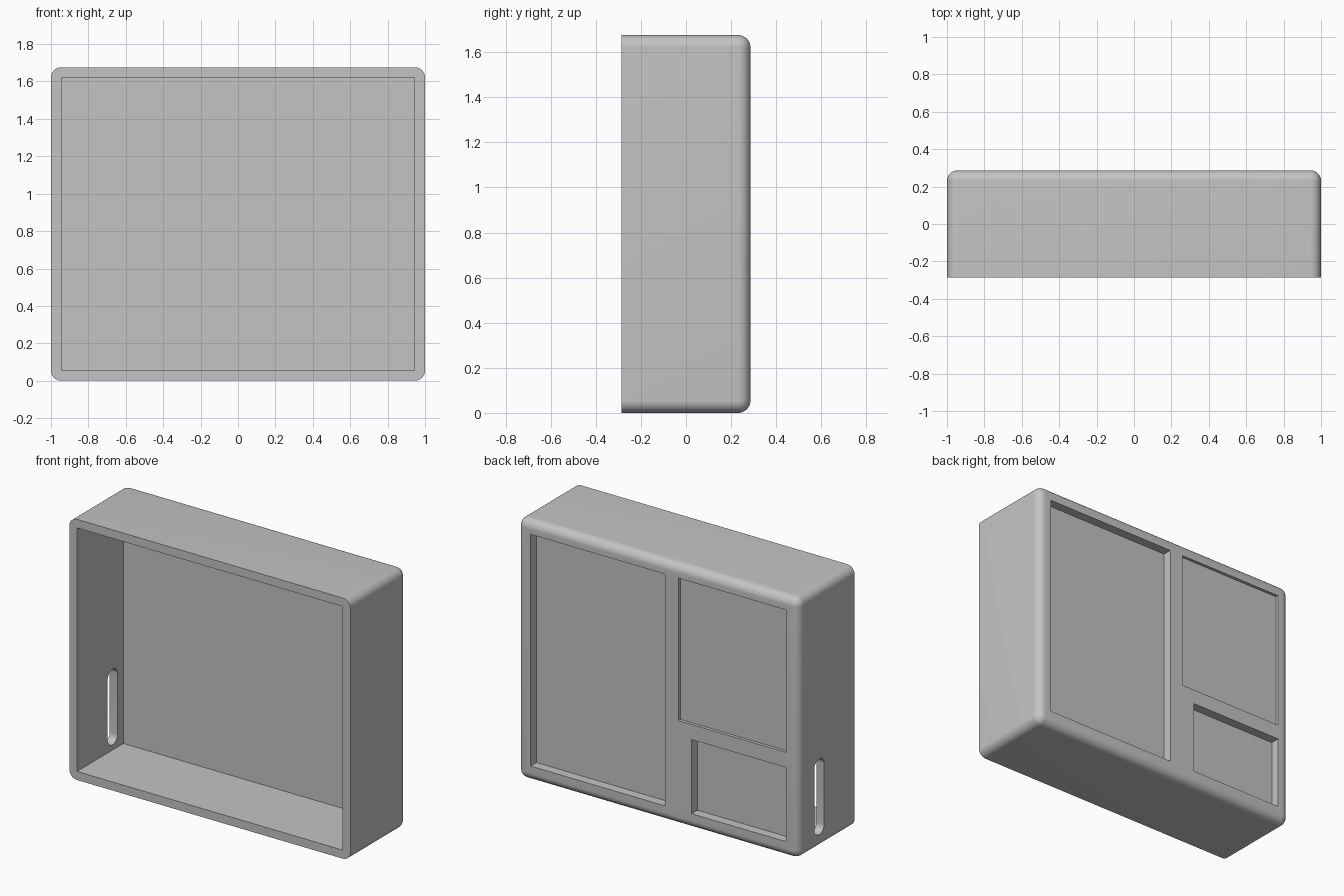
import bpy
import bmesh
import math
from mathutils import Matrix, Vector

default = bpy.data.objects.get("Cube")
if default:
    bpy.data.objects.remove(default, do_unlink=True)

HX, HY, HEIGHT = 1.0, 0.286, 1.676   # half width, half depth, height
WALL = 0.055                         # wall thickness and corner radius

grey = bpy.data.materials.new("plain grey")
grey.use_nodes = True
colour = (0.55, 0.55, 0.55, 1)
grey.diffuse_color = colour
grey.node_tree.nodes["Principled BSDF"].inputs["Base Color"].default_value = colour


def make_object(name, bm):
    bmesh.ops.recalc_face_normals(bm, faces=bm.faces)
    mesh = bpy.data.meshes.new(name)
    bm.to_mesh(mesh)
    bm.free()
    mesh.materials.append(grey)
    obj = bpy.data.objects.new(name, mesh)
    bpy.context.collection.objects.link(obj)
    return obj


def block(low, high):
    """Box mesh spanning two opposite corners."""
    low, high = Vector(low), Vector(high)
    bm = bmesh.new()
    bmesh.ops.create_cube(bm, size=1)
    bmesh.ops.scale(bm, vec=high - low, verts=bm.verts)
    bmesh.ops.translate(bm, vec=(low + high) / 2, verts=bm.verts)
    return bm


def bevel(bm, edges, radius, segments):
    bmesh.ops.bevel(bm, geom=edges, offset=radius, offset_type='OFFSET',
                    segments=segments, profile=0.5, affect='EDGES')


def carve(body, cutter):
    """Subtract a cutter from the body and discard it."""
    cutter.hide_render = True
    mod = body.modifiers.new(cutter.name, 'BOOLEAN')
    mod.operation = 'DIFFERENCE'
    mod.solver = 'EXACT'
    mod.object = cutter
    bpy.context.view_layer.objects.active = body
    bpy.ops.object.modifier_apply(modifier=mod.name)
    bpy.data.objects.remove(cutter, do_unlink=True)


# Casing: every edge rounded except those of the flat front rim
bm = block((-HX, -HY, 0), (HX, HY, HEIGHT))
rounded = [e for e in bm.edges if any(v.co.y > 0 for v in e.verts)]
bevel(bm, rounded, WALL, 10)
casing = make_object("casing", bm)

# Open cavity at the front
carve(casing, make_object("cavity_cutter", block(
    (-HX + WALL, -HY - 0.1, WALL), (HX - WALL, 0.185, HEIGHT - WALL))))

# Recessed panels on the back: x range, z range, depth
recesses = {
    "large_recess": (-0.05, 0.905, 0.10, 1.59, 0.06),
    "shallow_recess": (-0.912, -0.146, 0.674, 1.59, 0.02),
    "small_recess": (-0.912, -0.24, 0.10, 0.577, 0.06),
}
for name, (x0, x1, z0, z1, depth) in recesses.items():
    carve(casing, make_object(name, block(
        (x0, HY - depth, z0), (x1, HY + 0.1, z1))))

# Round-ended slot through the right wall
radius, slot_y, low, high = 0.05, 0.075, 0.088, 0.575
bm = bmesh.new()
ring = []
for centre, start in ((high - radius, 0), (low + radius, math.pi)):
    for i in range(17):
        a = start + math.pi * i / 16
        ring.append(bm.verts.new((-HX - 0.1, slot_y + radius * math.cos(a),
                                  centre + radius * math.sin(a))))
face = bm.faces.new(ring)
extruded = bmesh.ops.extrude_face_region(bm, geom=[face])["geom"]
bmesh.ops.translate(bm, vec=(0.25, 0, 0), verts=[
    g for g in extruded if isinstance(g, bmesh.types.BMVert)])
carve(casing, make_object("slot_cutter", bm))

# Smooth the rounded edges, keep the cut edges crisp
bpy.ops.object.select_all(action='DESELECT')
casing.select_set(True)
bpy.context.view_layer.objects.active = casing
bpy.ops.object.shade_smooth_by_angle(angle=math.radians(30))
